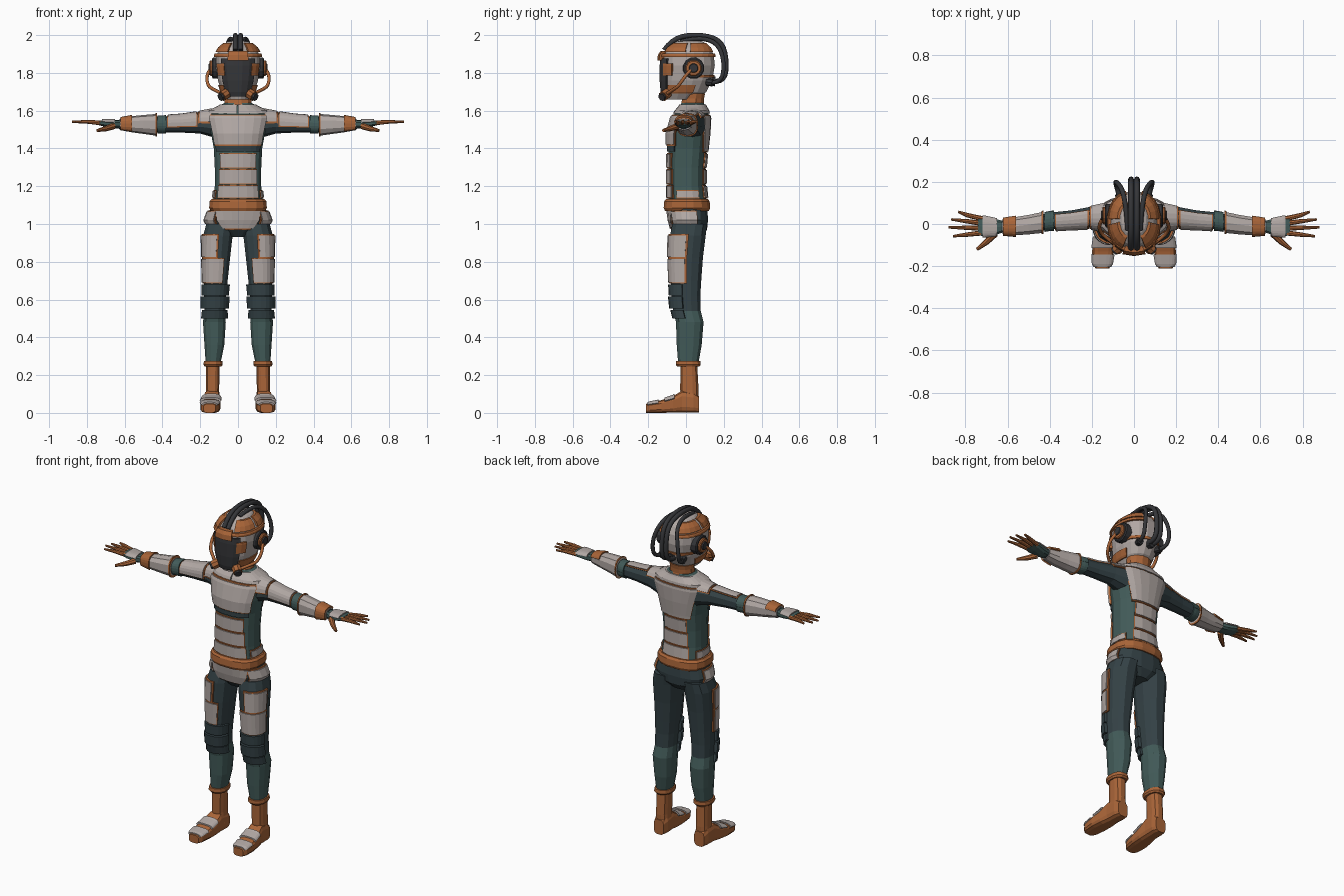
import bpy, bmesh
from math import sin, cos, radians, degrees, copysign

if "Cube" in bpy.data.objects:
    bpy.data.objects.remove(bpy.data.objects["Cube"])


def material(name, rgb):
    m = bpy.data.materials.new(name)
    m.diffuse_color = (*rgb, 1)
    m.use_nodes = True
    m.node_tree.nodes["Principled BSDF"].inputs["Base Color"].default_value = m.diffuse_color
    return m


ORANGE = material("orange", (0.40, 0.13, 0.04))
PLATE = material("plate_grey", (0.44, 0.39, 0.37))
TEAL = material("teal_cloth", (0.055, 0.105, 0.10))
NAVY = material("dark_cloth", (0.035, 0.055, 0.062))
DARK = material("dark_rubber", (0.035, 0.036, 0.04))


def skin(name, rings, mat, mirror=False):
    """Closed mesh through a list of equal-length rings."""
    n = len(rings[0])
    verts = [v for r in rings for v in r]
    faces = [(i * n + j, i * n + (j + 1) % n, (i + 1) * n + (j + 1) % n, (i + 1) * n + j)
             for i in range(len(rings) - 1) for j in range(n)]
    faces += [tuple(range(n)), tuple(range(len(verts) - n, len(verts)))]
    me = bpy.data.meshes.new(name)
    me.from_pydata(verts, [], faces)
    bm = bmesh.new()
    bm.from_mesh(me)
    bmesh.ops.recalc_face_normals(bm, faces=bm.faces)
    bm.to_mesh(me)
    bm.free()
    me.materials.append(mat)
    ob = bpy.data.objects.new(name, me)
    bpy.context.collection.objects.link(ob)
    if mirror:
        ob.modifiers.new("mirror", 'MIRROR').use_mirror_merge = False
    return ob


def section(form, pos):
    """Interpolate (centre a, centre b, radius a, radius b) along the form."""
    secs = form[2]
    pos = min(max(pos, secs[0][0]), secs[-1][0])
    for s, e in zip(secs, secs[1:]):
        if pos <= e[0]:
            f = (pos - s[0]) / (e[0] - s[0])
            return [u + (v - u) * f for u, v in zip(s[1:], e[1:])]


def point(form, pos, deg, off=0.0):
    """Point on a superelliptic form; form = (axis, power, sections)."""
    ca, cb, ra, rb = section(form, pos)
    c, s, p = cos(radians(deg)), sin(radians(deg)), 2 / form[1]
    a = ca + (ra + off) * copysign(abs(c) ** p, c)
    b = cb + (rb + off) * copysign(abs(s) ** p, s)
    return {'z': (a, b, pos), 'x': (pos, a, b), 'y': (a, pos, b)}[form[0]]


def loft(name, form, mat, n=14, mirror=False):
    rings = [[point(form, s[0], 360 * (k + 0.5) / n) for k in range(n)] for s in form[2]]
    return skin(name, rings, mat, mirror)


def plate(name, form, p0, p1, t0, t1, mat, h=0.011, trim=True, taper=1.0, mirror=False):
    """Armour plate following a form between two positions and two angles."""
    stops = [p0] + [s[0] for s in form[2] if p0 < s[0] < p1] + [p1]
    k = max(2, int(abs(t1 - t0) / 15))
    rings = []
    for pos in stops:
        f = taper + (1 - taper) * (pos - p0) / (p1 - p0)
        mid, half = (t0 + t1) / 2, (t1 - t0) / 2 * f
        angs = [mid - half + 2 * half * i / k for i in range(k + 1)]
        rings.append([point(form, pos, t, h) for t in angs] +
                     [point(form, pos, t, -0.008) for t in reversed(angs)])
    skin(name, rings, mat, mirror)
    if trim:
        _, _, ra, rb = section(form, (p0 + p1) / 2)
        m = 0.006
        dt = degrees(m / ((ra + rb) / 2))
        plate(name + "_trim", form, p0 - m, p1 + m, t0 - dt, t1 + dt, ORANGE,
              h - 0.005, False, taper, mirror)


def tube(name, pts, r, mat, radii=None, smooth=False, sides=(1, -1)):
    """Tube through points, repeated on both sides of the body."""
    for sx in sides:
        cu = bpy.data.curves.new(name, 'CURVE')
        cu.dimensions, cu.bevel_depth, cu.bevel_resolution, cu.use_fill_caps = '3D', r, 2, True
        sp = cu.splines.new('NURBS' if smooth else 'POLY')
        sp.points.add(len(pts) - 1)
        for i, (q, (x, y, z)) in enumerate(zip(sp.points, pts)):
            q.co = (x * sx, y, z, 1)
            q.radius = radii[i] if radii else 1
        if smooth:
            sp.order_u, sp.use_endpoint_u, sp.resolution_u = 3, True, 4
        sp.use_smooth = smooth
        cu.materials.append(mat)
        bpy.context.collection.objects.link(bpy.data.objects.new(name, cu))


# Torso: suit, belt and armour plates
torso = ('z', 2.5, [(1.07, 0, .01, .137, .105), (1.2, 0, .003, .125, .098), (1.3, 0, .003, .125, .098),
                    (1.4, 0, .008, .13, .102), (1.48, 0, .012, .145, .107), (1.56, 0, .025, .165, .098),
                    (1.6, 0, .032, .155, .085), (1.622, 0, .035, .105, .068), (1.64, 0, .035, .075, .06)])
loft("torso", torso, TEAL, 16)
loft("belt", ('z', 2.6, [(1.07, 0, .005, .145, .118), (1.085, 0, .005, .155, .125),
                         (1.12, 0, .005, .153, .122), (1.132, 0, .005, .142, .112)]), ORANGE, 16)
plate("chest_plate", torso, 1.42, 1.575, 215, 325, PLATE, 0.014)
plate("shoulder_yoke", torso, 1.585, 1.632, -90, 269, PLATE, 0.008, trim=False)
plate("chest_underband", torso, 1.385, 1.412, 215, 325, NAVY, 0.008, trim=False)
for i, (a, b, w) in enumerate([(1.3, 1.37, 38), (1.215, 1.285, 42), (1.14, 1.2, 46)]):
    plate(f"abdomen_plate_{i}", torso, a, b, 270 - w, 270 + w, PLATE, 0.012)
    plate(f"spine_plate_{i}", torso, a, b, 90 - w * .7, 90 + w * .7, PLATE, 0.011)
plate("back_plate", torso, 1.385, 1.575, 38, 142, PLATE, 0.011, taper=0.75)
plate("waist_side_plate", torso, 1.14, 1.175, -25, 30, PLATE, 0.008, mirror=True)

# Pelvis
pelvis = ('z', 2.4, [(.93, 0, .02, .06, .06), (.97, 0, .02, .148, .093),
                     (1.02, 0, .016, .172, .102), (1.08, 0, .01, .15, .105)])
loft("pelvis", pelvis, NAVY, 16)
plate("groin_plate", pelvis, .975, 1.068, 228, 312, PLATE, 0.012, taper=0.6)
plate("hip_plate", pelvis, 1.0, 1.066, -48, 18, PLATE, 0.012, mirror=True)

# Legs
leg = ('z', 2.4, [(.26, .132, .012, .04, .055), (.36, .125, .017, .054, .068), (.48, .125, .02, .062, .075),
                  (.54, .123, .005, .057, .075), (.62, .121, 0, .06, .078), (.7, .117, 0, .064, .083),
                  (.82, .112, .002, .072, .09), (.94, .106, .01, .08, .097), (1.0, .095, .02, .075, .095)])
upper = (leg[0], leg[1], leg[2][3:])
lower = (leg[0], leg[1], leg[2][:4])
loft("thigh", upper, NAVY, 12, True)
loft("shin", lower, TEAL, 12, True)
plate("thigh_plate_low", leg, .69, .815, -112, -3, PLATE, 0.012, mirror=True)
plate("thigh_plate_high", leg, .826, .94, -88, -3, PLATE, 0.012, mirror=True)
for i, (a, b, h) in enumerate([(.50, .545, .012), (.552, .615, .018), (.622, .68, .013)]):
    plate(f"knee_pad_{i}", leg, a, b, -170, -10, NAVY, h, False, mirror=True)

# Boots
loft("boot_cuff", ('z', 2.4, [(.245, .132, .012, .046, .06), (.255, .132, .012, .052, .068),
                              (.275, .132, .012, .05, .066)]), ORANGE, 12, True)
loft("boot_shaft", ('z', 2.6, [(.05, .135, .02, .042, .045), (.12, .135, .018, .036, .05),
                               (.25, .133, .015, .037, .046)]), ORANGE, 12, True)
foot = ('y', 3.6, [(-.212, .15, .024, .032, .024), (-.19, .15, .028, .046, .028), (-.13, .147, .034, .053, .034),
                   (-.07, .142, .044, .05, .044), (-.02, .138, .06, .043, .06), (.04, .136, .055, .043, .055),
                   (.068, .136, .045, .034, .045)])
loft("boot_foot", foot, ORANGE, 12, True)
plate("toe_cap", foot, -.205, -.145, 20, 160, PLATE, 0.006, False, mirror=True)
plate("instep_plate", foot, -.115, -.06, 25, 155, PLATE, 0.008, False, mirror=True)

# Arms
arm = ('x', 2.3, [(.1, .035, 1.53, .075, .08), (.2, .033, 1.535, .052, .056), (.3, .022, 1.53, .044, .046),
                  (.4, .014, 1.527, .042, .042), (.5, -.005, 1.527, .038, .04), (.63, -.012, 1.528, .03, .026)])
loft("arm", arm, NAVY, 10, True)
plate("shoulder_plate", arm, .14, .205, 30, 175, PLATE, 0.010, mirror=True)
plate("upper_arm_plate", arm, .22, .37, 60, 190, PLATE, 0.009, mirror=True)
plate("elbow_band", arm, .38, .425, 0, 359, TEAL, 0.006, False, mirror=True)
gauntlet = ('x', 2.6, [(.43, .008, 1.525, .052, .058), (.5, -.003, 1.527, .048, .05),
                       (.56, -.01, 1.528, .045, .043), (.625, -.012, 1.528, .037, .031)])
loft("gauntlet", gauntlet, PLATE, 10, True)
plate("gauntlet_guard", gauntlet, .56, .622, 20, 225, ORANGE, 0.007, False, mirror=True)
plate("gauntlet_rim", gauntlet, .43, .438, 0, 359, ORANGE, 0.004, False, mirror=True)

# Hands
palm = ('x', 2.8, [(.62, -.012, 1.528, .028, .022), (.66, -.015, 1.528, .04, .022),
                   (.71, -.012, 1.533, .048, .017), (.74, -.01, 1.536, .045, .012)])
loft("palm", palm, TEAL, 10, True)
plate("hand_back_plate", palm, .65, .72, 15, 165, PLATE, 0.006, False, mirror=True)
for i, (y0, y1, x1) in enumerate([(.025, .058, .835), (.003, .022, .868), (-.02, -.016, .88), (-.042, -.058, .86)]):
    tube(f"finger_{i}", [(.72, y0, 1.534), (.79, (y0 + y1) / 2, 1.541), (x1, y1, 1.541)], .0125, ORANGE, (1, .85, .45))
tube("thumb", [(.66, -.045, 1.518), (.70, -.085, 1.505), (.745, -.12, 1.495)], .016, ORANGE, (1.1, .9, .5))

# Neck and helmet
loft("neck_collar", ('z', 2, [(1.61, 0, .035, .085, .072), (1.64, 0, .035, .075, .062),
                              (1.665, 0, .038, .072, .06), (1.69, 0, .038, .075, .065)]), ORANGE, 12)
head = ('z', 2.25, [(1.66, 0, -.03, .06, .085), (1.70, 0, -.008, .088, .118), (1.76, 0, .005, .108, .136),
                    (1.84, 0, .012, .12, .143), (1.895, 0, .012, .116, .137), (1.935, 0, .015, .094, .113),
                    (1.965, 0, .02, .058, .072), (1.977, 0, .025, .02, .03)])
loft("helmet", head, PLATE, 16)
plate("face_shield", head, 1.675, 1.875, 228, 312, DARK, 0.010, False)
plate("brow_box", head, 1.865, 1.915, 250, 290, ORANGE, 0.024, False)
plate("helmet_band", head, 1.885, 1.903, -88, 75, ORANGE, 0.012, False, mirror=True)
plate("crown_panel_front", head, 1.91, 1.957, -65, -5, ORANGE, 0.012, False, mirror=True)
plate("crown_panel_back", head, 1.91, 1.957, 3, 68, ORANGE, 0.012, False, mirror=True)
plate("temple_hinge", head, 1.785, 1.85, -58, -32, ORANGE, 0.012, False, mirror=True)
plate("nape_band", head, 1.775, 1.79, 20, 160, ORANGE, 0.006, False)
plate("jaw_guard", head, 1.69, 1.735, -45, 20, ORANGE, 0.006, False, mirror=True)

# Earphones, breathing hoses and filters
def disc(name, x0, x1, r, mat):
    loft(name, ('x', 2, [(x0, .04, 1.825, r, r), (x1 - .005, .04, 1.825, r, r),
                         (x1, .04, 1.825, r * .88, r * .88)]), mat, 12, True)


disc("ear_pad", .095, .137, .058, DARK)
disc("ear_cup", .13, .15, .043, ORANGE)
disc("ear_cap", .14, .157, .025, DARK)
tube("breathing_hose", [(.145, .03, 1.82), (.168, .0, 1.79), (.16, -.04, 1.73), (.125, -.07, 1.71),
                        (.085, -.1, 1.69)], .009, ORANGE, smooth=True)
tube("filter_canister", [(.045, -.09, 1.70), (.085, -.122, 1.675)], .027, ORANGE)
tube("filter_cap", [(.085, -.122, 1.675), (.094, -.129, 1.67)], .021, DARK)

# Cables over the crown with their sockets
tube("crown_cable", [(.014, -.115, 1.92), (.014, -.07, 1.985), (.014, .06, 2.005), (.014, .19, 1.975),
                     (.014, .218, 1.85), (.014, .2, 1.75), (.014, .14, 1.755)], .0135, DARK, smooth=True)
tube("side_cable", [(.03, -.03, 1.965), (.035, .06, 1.99), (.055, .17, 1.96), (.088, .205, 1.85),
                    (.085, .185, 1.74), (.065, .115, 1.75)], .0115, DARK, smooth=True)
tube("side_cable_socket", [(.062, .11, 1.752), (.072, .142, 1.748)], .02, DARK)
tube("crown_cable_socket", [(0, .12, 1.757), (0, .155, 1.755)], .026, DARK, sides=(1,))
